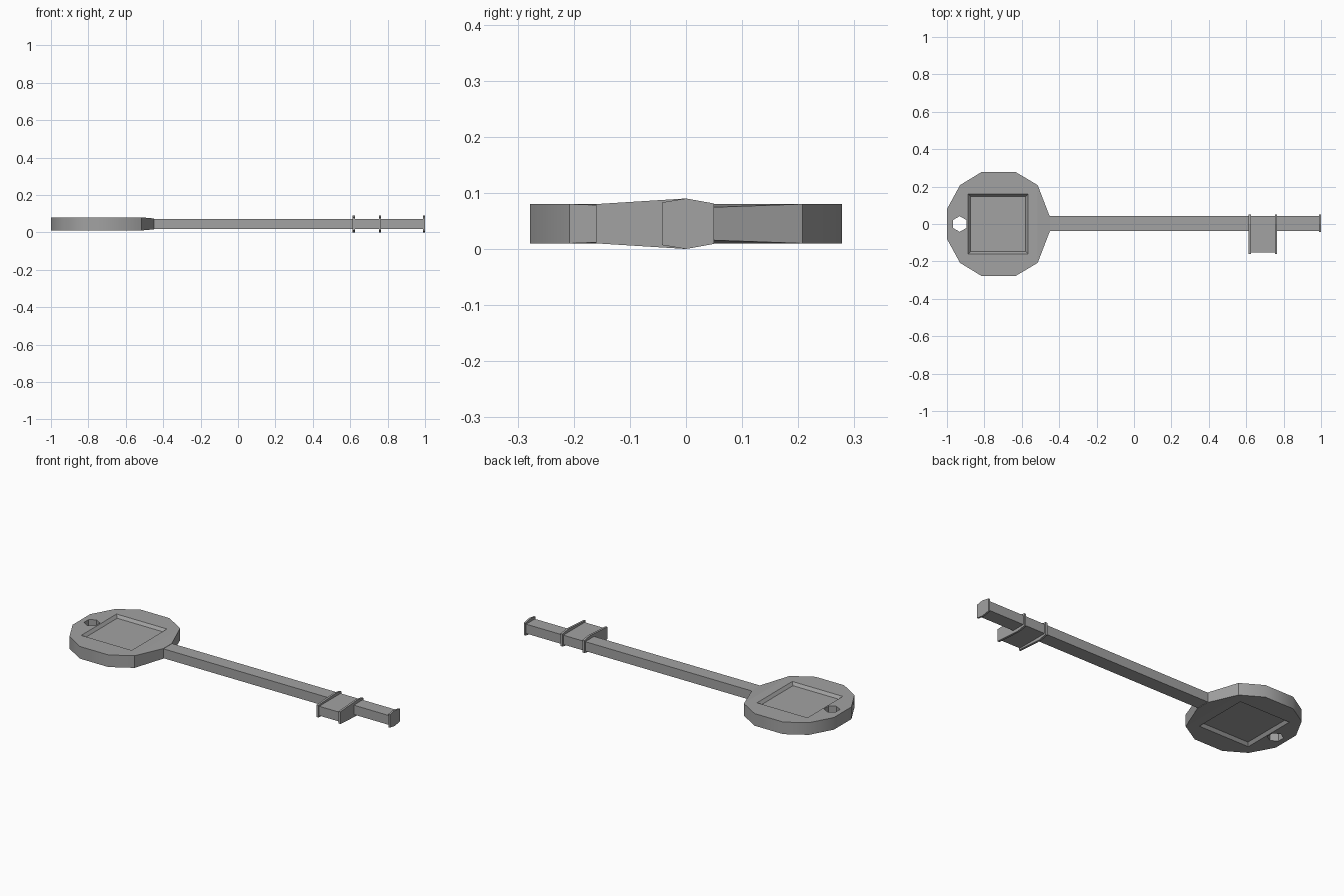
import bpy, bmesh, math
from mathutils import Matrix

cube = bpy.data.objects.get("Cube")
if cube:
    bpy.data.objects.remove(cube, do_unlink=True)

MID = 0.045                     # height of the key's middle plane
HALF_BOW, HALF_SHAFT = 0.035, 0.027

metal = bpy.data.materials.new("grey_metal")
metal.use_nodes = True
GREY = (0.36, 0.36, 0.36, 1)
metal.diffuse_color = GREY
metal.node_tree.nodes["Principled BSDF"].inputs["Base Color"].default_value = GREY


def finish(bm, name):
    bmesh.ops.recalc_face_normals(bm, faces=bm.faces)
    mesh = bpy.data.meshes.new(name)
    bm.to_mesh(mesh)
    bm.free()
    mesh.materials.append(metal)
    obj = bpy.data.objects.new(name, mesh)
    bpy.context.collection.objects.link(obj)
    return obj


def slab(name, profile, x0, x1):
    """Extrude a (y, z) profile along x."""
    bm = bmesh.new()
    face = bm.faces.new([bm.verts.new((x0, y, z)) for y, z in profile])
    ext = bmesh.ops.extrude_face_region(bm, geom=[face])["geom"]
    bmesh.ops.translate(bm, vec=(x1 - x0, 0, 0),
                        verts=[v for v in ext if isinstance(v, bmesh.types.BMVert)])
    return finish(bm, name)


def rect(y0, y1):
    lo, hi = MID - HALF_SHAFT, MID + HALF_SHAFT
    return [(y0, lo), (y1, lo), (y1, hi), (y0, hi)]


def cone_cutter(name, sides, r1, r2, depth, loc, spin=0, flip=False):
    bm = bmesh.new()
    turn = Matrix.Rotation(math.pi if flip else 0, 4, 'X') @ Matrix.Rotation(spin, 4, 'Z')
    bmesh.ops.create_cone(bm, cap_ends=True, segments=sides, radius1=r1, radius2=r2,
                          depth=depth, matrix=Matrix.Translation(loc) @ turn)
    obj = finish(bm, name)
    obj.hide_render = True
    return obj


# Bow: faceted disc, thinning where it narrows into the neck
half = [(-1.0, 0.08), (-0.93, 0.208), (-0.815, 0.278),
        (-0.633, 0.278), (-0.515, 0.208), (-0.45, 0.039)]
outline = half + [(x, -y) for x, y in reversed(half)]
bm = bmesh.new()
rings = []
for s in (1, -1):
    ring = [bm.verts.new((x, y, MID + s * (HALF_SHAFT + 0.002 if x > -0.5 else HALF_BOW)))
            for x, y in outline]
    bm.faces.new(ring[:5] + ring[7:])
    bm.faces.new(ring[4:8])
    rings.append(ring)
top, bottom = rings
n = len(outline)
for i in range(n):
    j = (i + 1) % n
    side = bm.faces.new((top[i], top[j], bottom[j], bottom[i]))
    side.smooth = i not in (4, 5, 6)
bow = finish(bm, "bow")

# Square recess in each face and a hexagonal ring hole
DEPTH, INNER, OUTER = 0.016, 0.148, 0.161
slope = (OUTER - INNER) / DEPTH
cutters = [cone_cutter("hole_cutter", 6, 0.042, 0.042, 0.3, (-0.932, 0, MID))]
for s in (1, -1):
    size = 2 * DEPTH
    z = MID + s * HALF_BOW
    cutters.append(cone_cutter("recess_cutter", 4, INNER * math.sqrt(2),
                               (INNER + slope * size) * math.sqrt(2), size,
                               (-0.727, 0, z), math.pi / 4, s < 0))
bpy.context.view_layer.objects.active = bow
for c in cutters:
    mod = bow.modifiers.new("cut", 'BOOLEAN')
    mod.operation, mod.solver, mod.object = 'DIFFERENCE', 'EXACT', c
    bpy.ops.object.modifier_apply(modifier=mod.name)
for c in cutters:
    bpy.data.objects.remove(c, do_unlink=True)

# Shaft and bit
slab("shaft", rect(-0.037, 0.043), -0.455, 0.992)
slab("bit", rect(-0.152, -0.036), 0.618, 0.758)


# Thin flanges, tallest on the shaft's centre line
def flange(name, front, edge, x0, x1):
    upper = [(front, edge), (0, 0.045), (0.05, 0.036)]
    profile = [(y, MID + h) for y, h in upper] + [(y, MID - h) for y, h in reversed(upper)]
    slab(name, profile, x0, x1)


flange("bit_collar_inner", -0.16, 0.035, 0.613, 0.625)
flange("bit_collar_outer", -0.16, 0.035, 0.753, 0.765)
flange("end_cap", -0.043, 0.038, 0.99, 1.0)
